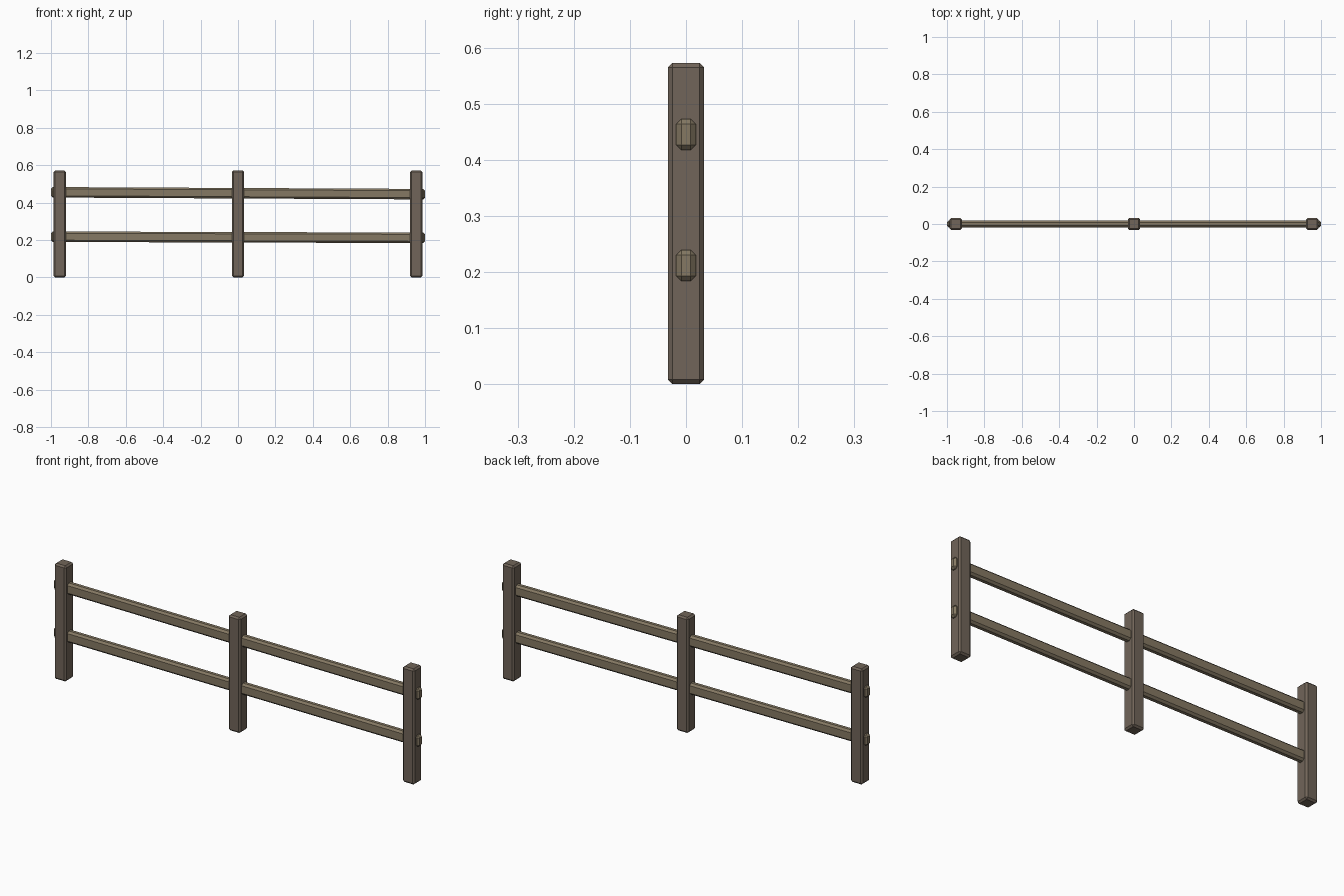
import bpy
import bmesh
from math import atan2
from mathutils import Matrix

cube = bpy.data.objects.get("Cube")
if cube:
    bpy.data.objects.remove(cube, do_unlink=True)


def make_material(name, colour):
    mat = bpy.data.materials.new(name)
    mat.use_nodes = True
    mat.diffuse_color = (*colour, 1)
    bsdf = mat.node_tree.nodes["Principled BSDF"]
    bsdf.inputs["Base Color"].default_value = (*colour, 1)
    bsdf.inputs["Roughness"].default_value = 0.9
    return mat


def beam(name, size, centre, chamfer, mat, tilt=0):
    """Box with all edges chamfered, tilted about the y axis."""
    bm = bmesh.new()
    bmesh.ops.create_cube(bm, size=1, matrix=Matrix.Diagonal((*size, 1)))
    bmesh.ops.bevel(bm, geom=bm.edges[:], offset=chamfer, segments=1,
                    affect='EDGES', profile=0.5)
    mesh = bpy.data.meshes.new(name)
    bm.to_mesh(mesh)
    bm.free()
    mesh.materials.append(mat)
    obj = bpy.data.objects.new(name, mesh)
    obj.location = centre
    obj.rotation_euler.y = tilt
    bpy.context.collection.objects.link(obj)
    return obj


post_wood = make_material("dark_post_wood", (0.165, 0.130, 0.100))
rail_wood = make_material("light_rail_wood", (0.235, 0.190, 0.125))

# Three upright posts
POST_HEIGHT = 0.572
for name, x in (("right_post", -0.953), ("middle_post", 0), ("left_post", 0.953)):
    beam(name, (0.065, 0.065, POST_HEIGHT), (x, 0, POST_HEIGHT / 2), 0.008, post_wood)

# Two long rails through the posts, each sagging slightly toward +x
for name, z, drop in (("upper_rail", 0.450, 0.010), ("lower_rail", 0.2145, 0.006)):
    beam(name, (2, 0.035, 0.056), (0, 0, z), 0.0095, rail_wood, atan2(drop, 2))
